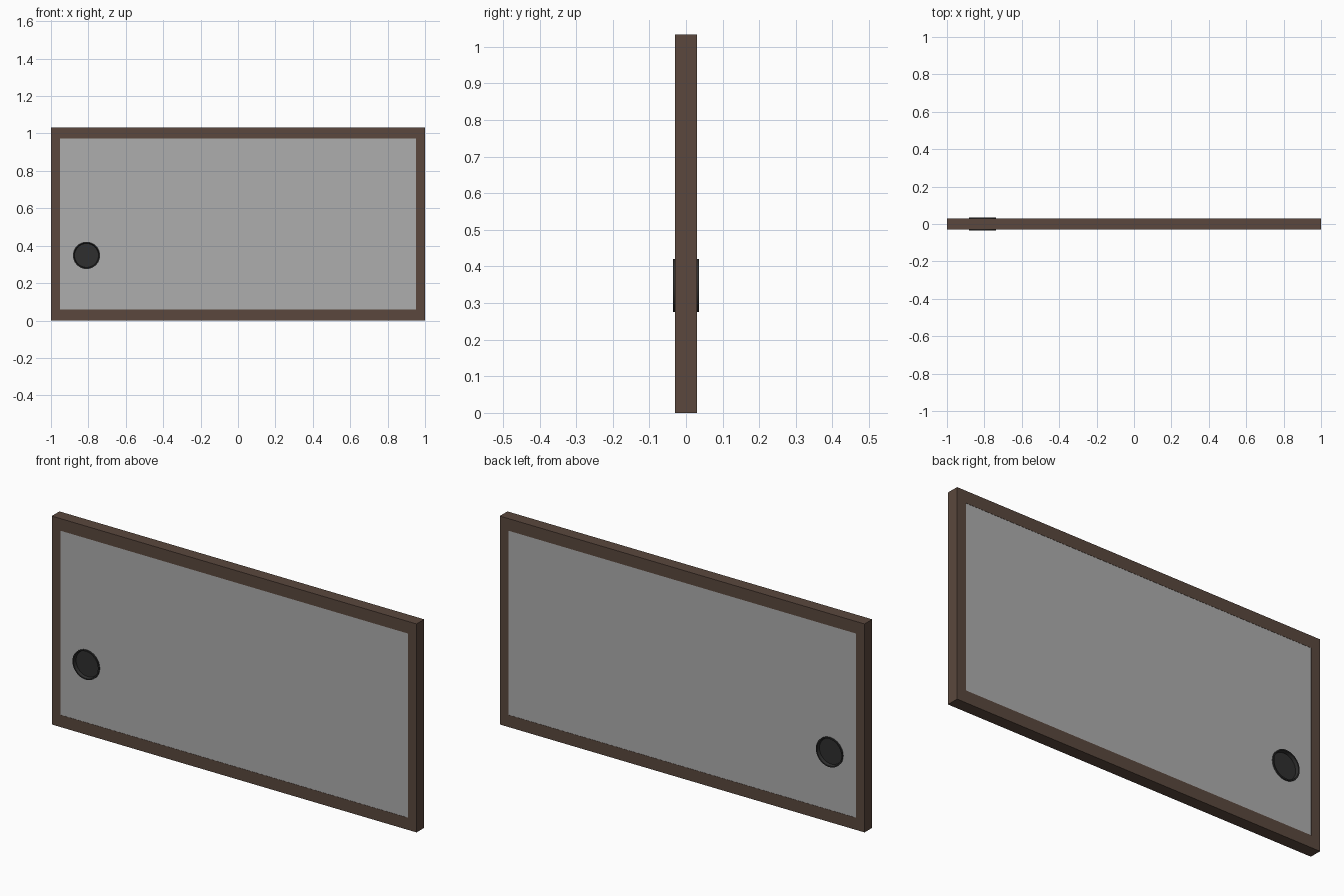
import bpy, bmesh, math
from mathutils import Matrix, Vector

if "Cube" in bpy.data.objects:
    bpy.data.objects.remove(bpy.data.objects["Cube"])

W, H, D = 2.0, 1.033, 0.06        # overall width, height, depth
STILE, RAIL = 0.048, 0.06         # frame bar widths
PULL = Vector((-0.81, 0, 0.348))  # centre of the round finger pull
R = 0.073


def material(name, rgb):
    m = bpy.data.materials.new(name)
    m.diffuse_color = (*rgb, 1)
    m.use_nodes = True
    m.node_tree.nodes["Principled BSDF"].inputs["Base Color"].default_value = m.diffuse_color
    return m


wood = material("brown_wood", (0.103, 0.064, 0.047))
paper = material("grey_panel", (0.42, 0.42, 0.42))
black = material("black_pull", (0.028, 0.028, 0.028))


def add(name, bm, mat):
    bmesh.ops.recalc_face_normals(bm, faces=bm.faces[:])
    me = bpy.data.meshes.new(name)
    bm.to_mesh(me)
    bm.free()
    ob = bpy.data.objects.new(name, me)
    bpy.context.collection.objects.link(ob)
    me.materials.append(mat)
    return ob


def box(name, x0, x1, z0, z1, depth, mat):
    bm = bmesh.new()
    bmesh.ops.create_cube(bm, size=1, matrix=Matrix.Translation(((x0 + x1) / 2, 0, (z0 + z1) / 2))
                          @ Matrix.Diagonal((x1 - x0, depth, z1 - z0, 1)))
    return add(name, bm, mat)


def lathe(name, profile, mat, steps=32):
    # spin a (radius, y) profile around the y axis through the pull centre
    bm = bmesh.new()
    vs = [bm.verts.new(PULL + Vector((r, y, 0))) for r, y in profile]
    es = [bm.edges.new(p) for p in zip(vs, vs[1:])]
    bmesh.ops.spin(bm, geom=vs + es, cent=PULL, axis=(0, 1, 0), angle=2 * math.pi, steps=steps)
    bmesh.ops.remove_doubles(bm, verts=bm.verts[:], dist=1e-4)
    return add(name, bm, mat)


# Frame: two stiles with two rails between them
xi = W / 2 - STILE
for side, s in (("left", -1), ("right", 1)):
    a, b = sorted((s * xi, s * W / 2))
    box(side + "_stile", a, b, 0, H, D, wood)
box("bottom_rail", -xi, xi, 0, RAIL, D, wood)
box("top_rail", -xi, xi, H - RAIL, H, D, wood)

# Panel, nearly flush with the frame, with a hole for the pull
panel = box("panel", -xi, xi, RAIL, H - RAIL, D - 0.002, paper)
cutter = lathe("pull_hole_cutter", [(0, -0.1), (R - 0.002, -0.1), (R - 0.002, 0.1), (0, 0.1)], paper)
cutter.hide_render = True
cutter.hide_viewport = False
cutter.display_type = 'WIRE'
mod = panel.modifiers.new("pull_hole", 'BOOLEAN')
mod.operation = 'DIFFERENCE'
mod.solver = 'EXACT'
mod.object = cutter

# Round finger pull, dished on both sides
half = [(0, -0.02), (0.064, -0.02), (0.067, -0.036), (R, -0.036)]
pull = lathe("finger_pull", half + [(r, -y) for r, y in reversed(half)], black)
bpy.ops.object.select_all(action='DESELECT')
pull.select_set(True)
bpy.context.view_layer.objects.active = pull
bpy.ops.object.shade_smooth_by_angle(angle=math.radians(30))
